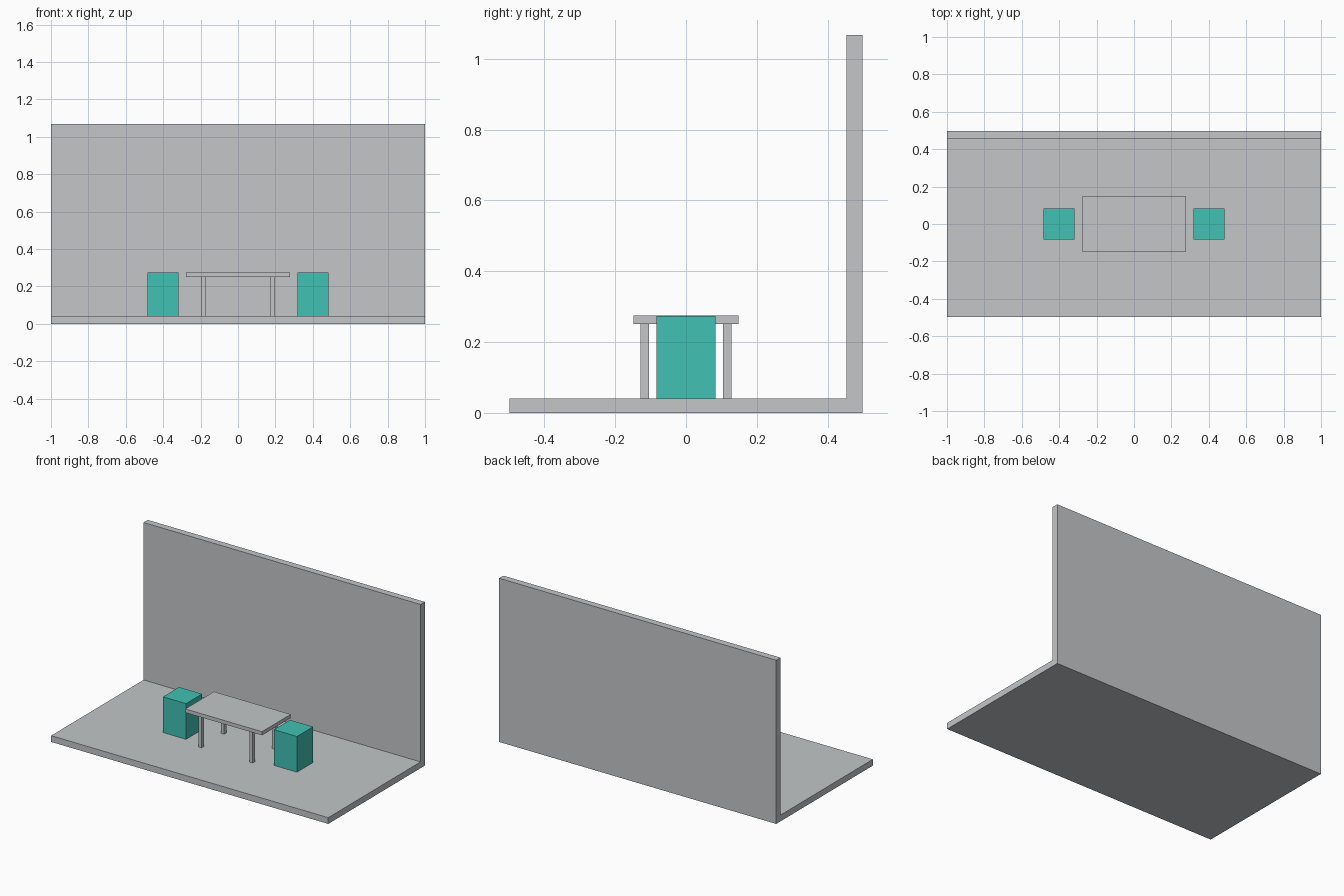
import bpy
import bmesh

if "Cube" in bpy.data.objects:
    bpy.data.objects.remove(bpy.data.objects["Cube"])


def make_material(name, color):
    mat = bpy.data.materials.new(name)
    mat.diffuse_color = (*color, 1.0)
    mat.use_nodes = True
    mat.node_tree.nodes["Principled BSDF"].inputs["Base Color"].default_value = mat.diffuse_color
    return mat


grey = make_material("light_grey", (0.546, 0.565, 0.578))
teal = make_material("teal", (0.053, 0.533, 0.451))


def add_object(name, bm, mat):
    bmesh.ops.recalc_face_normals(bm, faces=bm.faces)
    mesh = bpy.data.meshes.new(name)
    bm.to_mesh(mesh)
    bm.free()
    mesh.materials.append(mat)
    obj = bpy.data.objects.new(name, mesh)
    bpy.context.collection.objects.link(obj)
    return obj


def box(name, x, y, z, mat):
    """Box from (min, max) ranges on each axis."""
    bm = bmesh.new()
    bmesh.ops.create_cube(bm, size=1.0)
    for v in bm.verts:
        v.co = [r[0] if c < 0 else r[1] for c, r in zip(v.co, (x, y, z))]
    return add_object(name, bm, mat)


FLOOR = 0.041
DEPTH = 0.498

# Floor and back wall: one L-shaped profile extruded along x
profile = [(-DEPTH, 0), (DEPTH, 0), (DEPTH, 1.068), (0.454, 1.068),
           (0.454, FLOOR), (-DEPTH, FLOOR)]
bm = bmesh.new()
face = bm.faces.new([bm.verts.new((-1, y, z)) for y, z in profile])
ext = bmesh.ops.extrude_face_region(bm, geom=[face])
bmesh.ops.translate(bm, vec=(2, 0, 0),
                    verts=[g for g in ext["geom"] if isinstance(g, bmesh.types.BMVert)])
add_object("floor_and_wall", bm, grey)

# Table top
box("table_top", (-0.277, 0.277), (-0.148, 0.148), (0.251, 0.275), grey)

# Table legs and side stools, repeated left and right
for sx, side in ((-1, "left"), (1, "right")):
    for sy, end in ((-1, "front"), (1, "back")):
        box(f"table_leg_{end}_{side}", sorted((sx * 0.173, sx * 0.196)),
            sorted((sy * 0.105, sy * 0.128)), (FLOOR, 0.251), grey)
    box(f"stool_{side}", sorted((sx * 0.317, sx * 0.484)),
        (-0.083, 0.083), (FLOOR, 0.274), teal)
